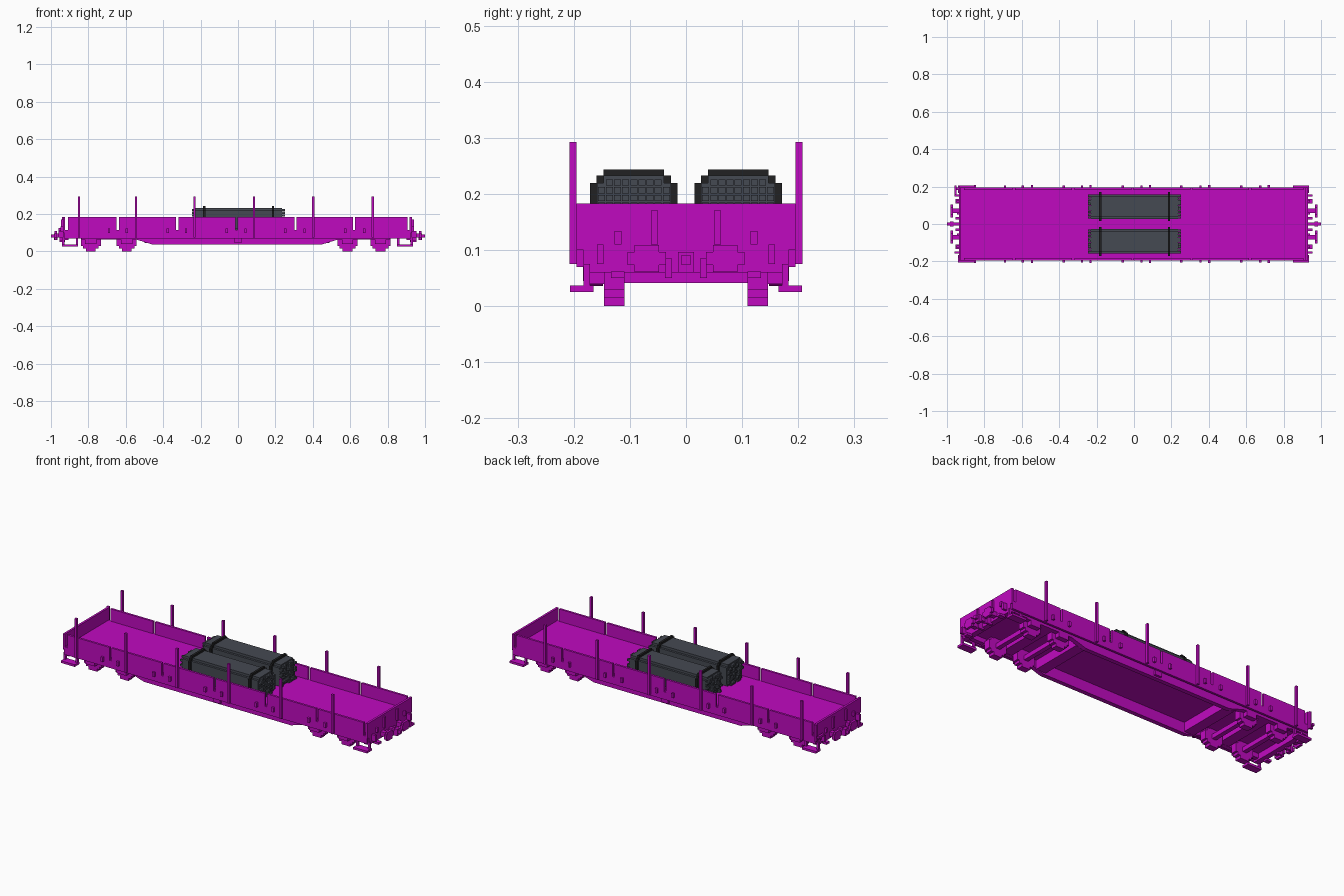
import bpy, bmesh, random
from mathutils import Vector

old = bpy.data.objects.get("Cube")
if old:
    bpy.data.objects.remove(old, do_unlink=True)


def material(name, rgb):
    m = bpy.data.materials.new(name)
    m.use_nodes = True
    m.diffuse_color = (*rgb, 1)
    m.node_tree.nodes["Principled BSDF"].inputs["Base Color"].default_value = (*rgb, 1)
    return m


magenta = material("magenta paint", (0.53, 0.003, 0.53))
steel = material("dark steel", (0.06, 0.067, 0.085))
black = material("black strap", (0.015, 0.015, 0.016))


def finish(name, bm, mat):
    bmesh.ops.recalc_face_normals(bm, faces=bm.faces)
    mesh = bpy.data.meshes.new(name)
    bm.to_mesh(mesh)
    bm.free()
    mesh.materials.append(mat)
    ob = bpy.data.objects.new(name, mesh)
    bpy.context.collection.objects.link(ob)
    return ob


def boxes(name, items, mat=magenta, mirror=False):
    """One object from boxes (x0, x1, y0, y1, z0, z1), optionally mirrored over y."""
    bm = bmesh.new()
    for x0, x1, y0, y1, z0, z1 in items:
        for s in ((1, -1) if mirror else (1,)):
            vs = bmesh.ops.create_cube(bm, size=1)["verts"]
            mid = Vector((x0 + x1, s * (y0 + y1), z0 + z1)) / 2
            for v in vs:
                v.co = mid + Vector((v.co.x * (x1 - x0), v.co.y * (y1 - y0), v.co.z * (z1 - z0)))
    return finish(name, bm, mat)


def extrude_xz(name, profile, y0, y1, mat=magenta):
    """Mirrored pair of plates with a side profile."""
    bm = bmesh.new()
    for s in (1, -1):
        face = bm.faces.new([bm.verts.new((x, s * y0, z)) for x, z in profile])
        ext = bmesh.ops.extrude_face_region(bm, geom=[face])["geom"]
        for v in ext:
            if isinstance(v, bmesh.types.BMVert):
                v.co.y = s * y1
    return finish(name, bm, mat)


U = 0.0122  # building unit

# deck and body
boxes("deck", [(-0.93, 0.925, -0.19, 0.19, 0.095, 0.115)])
gaps = [-0.643, -0.325, -0.008, 0.307, 0.62]
edges = [-0.915] + gaps + [0.912]
boxes("side_boards", [(a + U / 2, b - U / 2, 0.183, 0.195, 0.11, 0.183)
                      for a, b in zip(edges, edges[1:])], mirror=True)
boxes("side_frame", [(-0.93, 0.925, 0.183, 0.195, 0.07, 0.112)], mirror=True)
boxes("end_walls", [(-0.936, -0.924, -0.195, 0.195, 0.1, 0.183),
                    (0.918, 0.93, -0.195, 0.195, 0.1, 0.183)])
boxes("headstocks", [(-0.936, -0.905, -0.183, 0.183, 0.06, 0.1),
                     (0.9, 0.93, -0.183, 0.183, 0.06, 0.1)])

# stakes with sockets, and latches on the boards
stakes = [-0.85, -0.545, -0.232, 0.085, 0.403, 0.72]
boxes("stakes", [(x - U / 2, x + U / 2, 0.195, 0.208, 0.075, 0.293) for x in stakes], mirror=True)
latches = [-0.69, -0.595, -0.376, -0.278, -0.06, 0.04, 0.253, 0.355, 0.573, 0.675]
boxes("latches", [(x - U / 2, x + U / 2, 0.195, 0.207, 0.098, 0.123) for x in latches], mirror=True)

# deep underframe girders
outline = [(-0.93, 0.098), (-0.93, 0.07), (-0.55, 0.065), (-0.5, 0.05), (-0.455, 0.036),
           (0.445, 0.036), (0.49, 0.05), (0.54, 0.065), (0.925, 0.07), (0.925, 0.098)]
extrude_xz("girders", outline, 0.148, 0.172)
boxes("cross_beams", [(x - 0.03, x + 0.03, -0.15, 0.15, 0.045, 0.098) for x in (-0.47, 0.46)])
boxes("centre_rib", [(-0.02, 0.02, 0.172, 0.184, 0.045, 0.07)], mirror=True)

# bogies: stepped wheels, axles, axle boxes and bolsters
wheels = [-0.787, -0.595, 0.585, 0.762]
R = 0.0535
steps = [(R, 0.024), (0.042, 0.038), (0.026, R)]
boxes("wheels", [(x - w, x + w, 0.11, 0.146, R - h, R + h)
                 for x in wheels for w, h in steps], mirror=True)
boxes("axles", [(x - U, x + U, -0.11, 0.11, R - U, R + U) for x in wheels])
boxes("axle_boxes", [(x - 0.03, x + 0.03, 0.146, 0.172, 0.04, 0.075) for x in wheels], mirror=True)
boxes("bolsters", [(x - 0.03, x + 0.03, -0.15, 0.15, 0.065, 0.098) for x in (-0.69, 0.673)])
boxes("bogie_frames", [(a - 0.05, b + 0.05, 0.148, 0.172, 0.064, 0.085)
                       for a, b in (wheels[:2], wheels[2:])], mirror=True)

# foot steps at the corners
foot = []
for x0, x1 in ((-0.94, -0.855), (0.85, 0.935)):
    foot += [(x0, x1, 0.165, 0.207, 0.025, 0.037)]
    foot += [(x, x + U, 0.171, 0.183, 0.037, 0.075) for x in (x0, x1 - U)]
boxes("foot_steps", foot, mirror=True)

# end gear: buffers, coupler, ribs, hand rails
for side, name, wall in ((-1, "right", 0.936), (1, "left", 0.93)):
    def end(items):
        return [(side * a, side * b, *rest) for a, b, *rest in items]
    boxes(f"{name}_buffers", end([
        (wall - 0.02, 0.975, 0.058, 0.082, 0.073, 0.097),
        (0.968, 0.981, 0.036, 0.104, 0.073, 0.097),
        (0.968, 0.981, 0.048, 0.092, 0.061, 0.109)]), mirror=True)
    boxes(f"{name}_coupler", end([
        (wall - 0.02, 1.0, -0.008, 0.008, 0.073, 0.091),
        (0.965, 0.985, -0.014, 0.014, 0.06, 0.097)]))
    boxes(f"{name}_end_ribs", end([
        (wall, wall + 0.01, 0.05, 0.062, 0.11, 0.171),
        (wall, wall + 0.012, 0.115, 0.127, 0.11, 0.134),
        (wall, wall + 0.024, 0.147, 0.159, 0.075, 0.11)]), mirror=True)
    boxes(f"{name}_hoses", end([
        (wall - 0.01, 0.955, 0.025, 0.037, 0.05, 0.085),
        (wall - 0.01, 0.955, 0.11, 0.134, 0.05, 0.062)]), mirror=True)
boxes("hand_rail", [(-0.96, -0.936, 0.183, 0.195, 0.1, 0.112),
                    (-0.96, -0.948, 0.159, 0.207, 0.112, 0.124),
                    (-0.942, -0.93, 0.195, 0.207, 0.09, 0.183)])

# two strapped bundles of rods
random.seed(4)
layers = [(0.066, 0.127, 0.22), (0.054, 0.115, 0.233)]
for s, name in ((1, "back"), (-1, "front")):
    c = s * 0.093
    core = [(-0.23, 0.235, c - w, c + w, z0, z1) for w, z0, z1 in layers]
    for j in range(9):
        for k in range(8):
            y, z = c + (j - 4) * 0.0145, 0.124 + k * 0.0138
            if z > 0.212 and abs(j - 4) > 3:
                continue
            a, b = random.choice((0, U)), random.choice((0, U))
            core.append((-0.234 - a, 0.239 + b, y - 0.0062, y + 0.0062, z - 0.0055, z + 0.0055))
    boxes(f"{name}_rod_bundle", core, steel)
    straps = []
    for x in (-0.181, 0.187):
        straps += [(x - U / 2, x + U / 2, c - w - U, c + w + U, z0, z1)
                   for w, z0, z1 in ((0.066, 0.127, 0.22), (0.054, 0.115, 0.2325), (0.042, 0.115, 0.244))]
    boxes(f"{name}_bundle_straps", straps, black)
